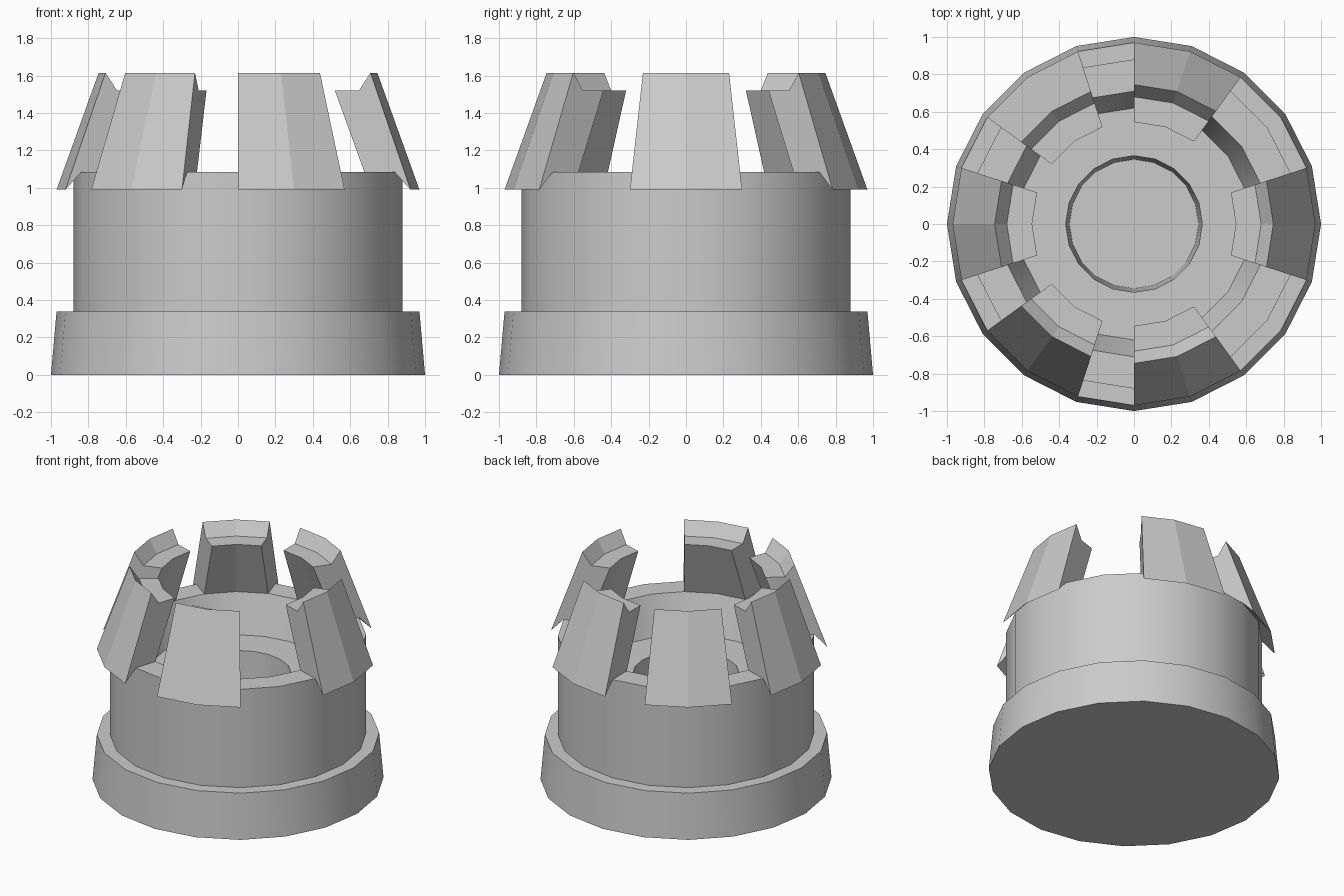
import bpy, bmesh
from math import sin, cos, radians

if "Cube" in bpy.data.objects:
    bpy.data.objects.remove(bpy.data.objects["Cube"])

STEP = 18  # 20-sided model


def ring_point(bm, r, z, deg):
    a = radians(deg)
    return bm.verts.new((r * cos(a), r * sin(a), z))


def revolve(name, profile, start, end, closed):
    """Turn an (r, z) profile around z; full turns get end discs, arcs get end caps."""
    bm = bmesh.new()
    full = end - start == 360
    angles = range(start, end if full else end + STEP, STEP)
    cols = [[ring_point(bm, r, z, d) for r, z in profile] for d in angles]
    n = len(profile)
    pairs = list(zip(cols, cols[1:] + cols[:1])) if full else list(zip(cols, cols[1:]))
    for a, b in pairs:
        for i in range(n if closed else n - 1):
            j = (i + 1) % n
            bm.faces.new((a[i], b[i], b[j], a[j]))
    if full:
        bm.faces.new([c[0] for c in cols])
        bm.faces.new([c[-1] for c in cols])
    else:
        bm.faces.new(cols[0])
        bm.faces.new(cols[-1])
    bmesh.ops.recalc_face_normals(bm, faces=bm.faces)
    me = bpy.data.meshes.new(name)
    bm.to_mesh(me)
    bm.free()
    ob = bpy.data.objects.new(name, me)
    bpy.context.collection.objects.link(ob)
    return ob


# Cup body: flared foot, straight wall, sloped bowl and central well
cup = revolve("cup_body", [
    (1.0, 0), (0.97, 0.34), (0.88, 0.34), (0.88, 1.085),
    (0.71, 1.085), (0.62, 0.80), (0.365, 0.80), (0.345, 0.30)], 0, 360, False)
bpy.context.view_layer.objects.active = cup
cup.select_set(True)
bpy.ops.object.shade_smooth_by_angle(angle=radians(30))

# Flat-faced hooked claws on the rim, unevenly spaced
claw = [(0.71, 1.085), (0.88, 1.085), (0.97, 0.99),
        (0.745, 1.615), (0.68, 1.52), (0.545, 1.52)]
for k, start in enumerate((-18, 54, 108, 162, 216, 270)):
    revolve(f"claw_{k + 1}", claw, start, start + 36, True)
